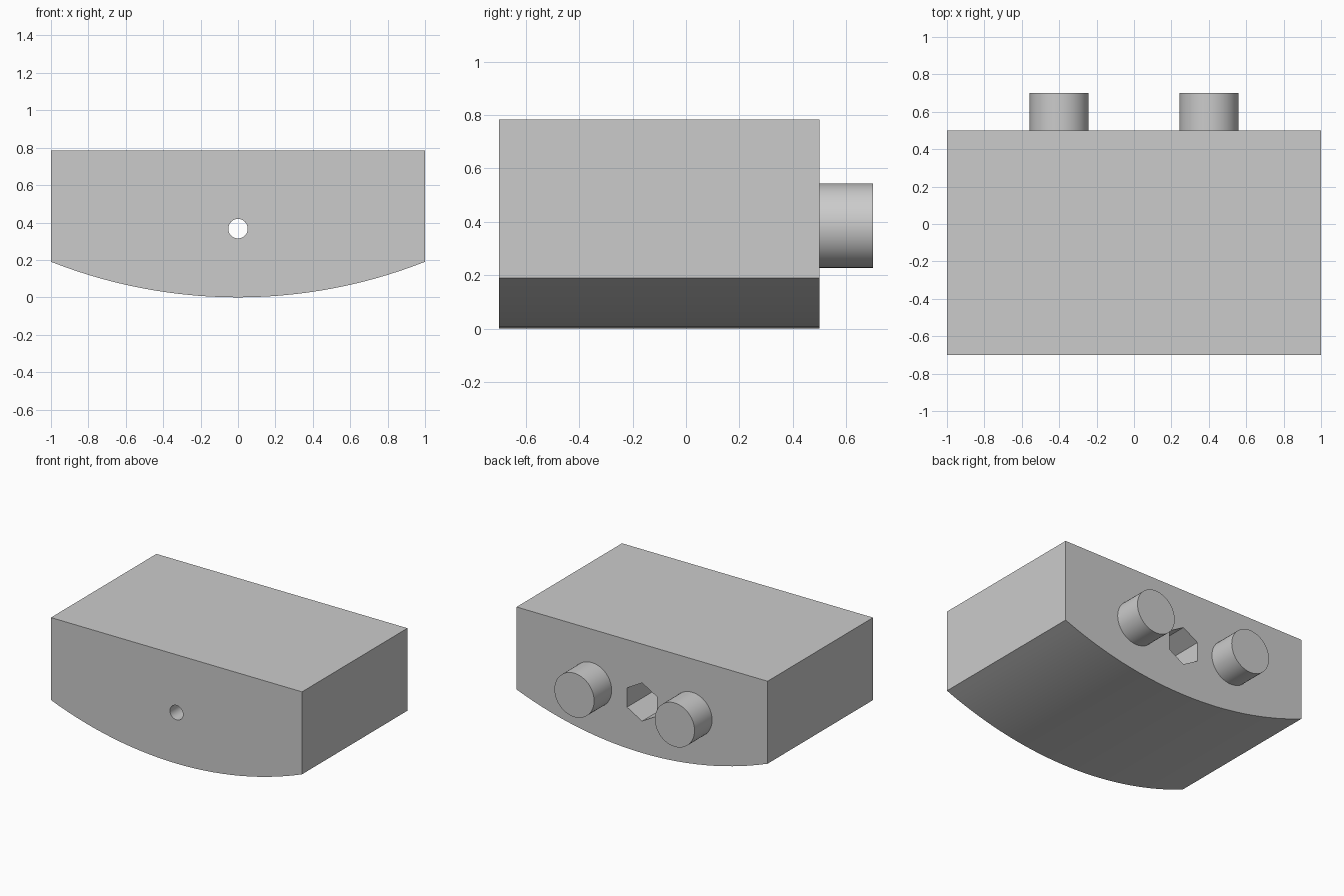
import bpy, bmesh, math
from mathutils import Matrix

cube = bpy.data.objects.get("Cube")
if cube:
    bpy.data.objects.remove(cube, do_unlink=True)

grey = bpy.data.materials.new("light grey")
grey.use_nodes = True
colour = (0.6, 0.6, 0.6, 1)
grey.diffuse_color = colour
grey.node_tree.nodes["Principled BSDF"].inputs["Base Color"].default_value = colour

FRONT, BACK, TOP, RISE = -0.7, 0.5, 0.784, 0.19
HOLE_Z = 0.367


def finish(name, bm):
    bmesh.ops.recalc_face_normals(bm, faces=bm.faces)
    mesh = bpy.data.meshes.new(name)
    bm.to_mesh(mesh)
    bm.free()
    mesh.materials.append(grey)
    obj = bpy.data.objects.new(name, mesh)
    bpy.context.collection.objects.link(obj)
    return obj


def prism(name, profile, y0, y1):
    """Extrude an (x, z) outline from y0 to y1."""
    bm = bmesh.new()
    face = bm.faces.new([bm.verts.new((x, y0, z)) for x, z in profile])
    new = bmesh.ops.extrude_face_region(bm, geom=[face])["geom"]
    verts = [v for v in new if isinstance(v, bmesh.types.BMVert)]
    bmesh.ops.translate(bm, verts=verts, vec=(0, y1 - y0, 0))
    return finish(name, bm)


def ring(x, z, radius, sides, start=0):
    angles = [start + math.tau * i / sides for i in range(sides)]
    return [(x + radius * math.cos(a), z + radius * math.sin(a)) for a in angles]


def smooth(obj):
    bpy.ops.object.select_all(action="DESELECT")
    obj.select_set(True)
    bpy.context.view_layer.objects.active = obj
    bpy.ops.object.shade_smooth_by_angle(angle=math.radians(30))


# Block with a bowed underside
radius = (1 + RISE ** 2) / (2 * RISE)
half = math.asin(1 / radius)
steps = 28
arc = [half * (2 * i / steps - 1) for i in range(steps + 1)]
outline = [(radius * math.sin(a), radius * (1 - math.cos(a))) for a in arc]
body = prism("body", outline + [(1, TOP), (-1, TOP)], FRONT, BACK)

# Screw hole right through, widening to a hexagonal nut pocket at the back
cutters = [
    prism("screw_hole_cutter", ring(0, HOLE_Z, 0.052, 32), FRONT - 0.1, BACK + 0.1),
    prism("nut_pocket_cutter", ring(0, HOLE_Z, 0.138, 6, math.pi / 6), BACK - 0.6, BACK + 0.1),
]
bpy.context.view_layer.objects.active = body
for cutter in cutters:
    cut = body.modifiers.new(cutter.name, "BOOLEAN")
    cut.operation = "DIFFERENCE"
    cut.solver = "EXACT"
    cut.object = cutter
    bpy.ops.object.modifier_apply(modifier=cut.name)
for cutter in cutters:
    bpy.data.objects.remove(cutter, do_unlink=True)
smooth(body)

# Pair of round pegs on the back
for side, x in (("left", 0.4), ("right", -0.4)):
    smooth(prism(side + "_peg", ring(x, 0.386, 0.158, 48), BACK, BACK + 0.2))
